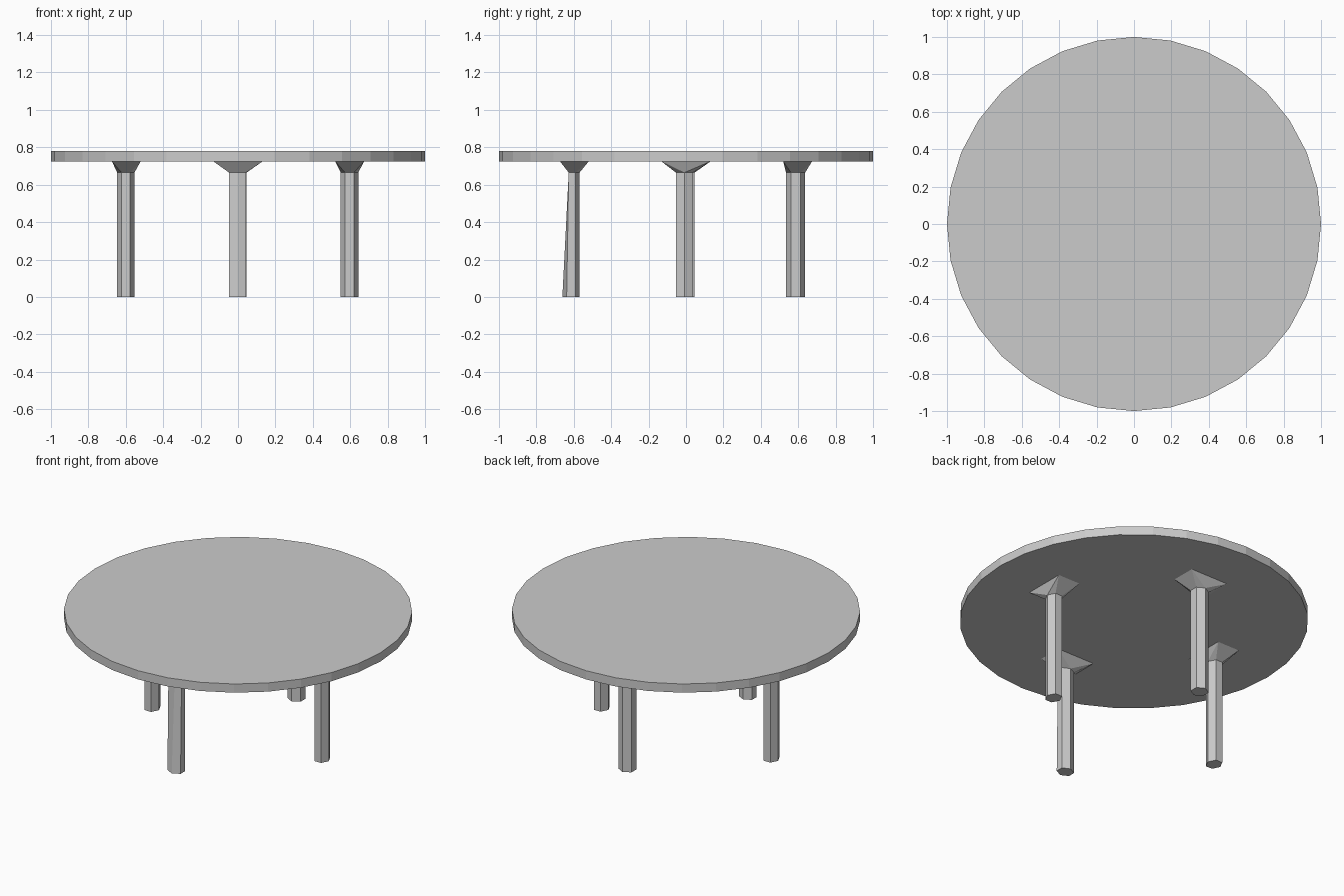
import bpy, bmesh
from math import cos, sin, pi
from mathutils import Matrix

if "Cube" in bpy.data.objects:
    bpy.data.objects.remove(bpy.data.objects["Cube"])

UNDER, TOP, NECK = 0.725, 0.78, 0.665


def finish(bm, name):
    bmesh.ops.recalc_face_normals(bm, faces=bm.faces)
    me = bpy.data.meshes.new(name)
    bm.to_mesh(me)
    bm.free()
    ob = bpy.data.objects.new(name, me)
    bpy.context.collection.objects.link(ob)
    return ob


# Round table top
bm = bmesh.new()
bmesh.ops.create_cone(bm, cap_ends=True, segments=32, radius1=1, radius2=1, depth=TOP - UNDER,
                      matrix=Matrix.Translation((0, 0, (TOP + UNDER) / 2)))
# put a vertex on each axis, then keep ngon caps
finish(bm, "table_top")


def build_leg(name, angle, centre, side, r, clip=None):
    """Hexagonal leg pointing outward along +x, rotated into place, with a flared bracket."""
    half_w = r * 0.9 if r > 0.048 else 0.046

    def ring(z, limit=None):
        pts = []
        for i in range(6):
            a = i * pi / 3
            x = centre + r * cos(a)
            y = side + half_w * sin(a) / sin(pi / 3)
            pts.append((min(x, limit) if limit else x, y, z))
        return pts

    rot = Matrix.Rotation(angle, 3, 'Z')
    foot, neck = ring(0), ring(NECK, clip)

    # Shaft, open at the neck
    bm = bmesh.new()
    lo = [bm.verts.new(p) for p in foot]
    hi = [bm.verts.new(p) for p in neck]
    bm.faces.new(lo)
    for i in range(6):
        j = (i + 1) % 6
        bm.faces.new((lo[i], lo[j], hi[j], hi[i]))
    bmesh.ops.rotate(bm, verts=bm.verts, matrix=rot)
    finish(bm, name + "_leg")

    # Flared bracket from the neck to a rectangle under the top
    bm = bmesh.new()
    for p in neck:
        bm.verts.new(p)
    for sx in (-1, 1):
        for sy in (-1, 1):
            bm.verts.new((0.597 + sx * 0.077, sy * 0.132, UNDER))
    bmesh.ops.convex_hull(bm, input=bm.verts)
    caps = [f for f in bm.faces if abs(f.normal.z) > 0.999]
    bmesh.ops.recalc_face_normals(bm, faces=bm.faces)
    bmesh.ops.delete(bm, geom=caps, context='FACES_ONLY')
    bmesh.ops.rotate(bm, verts=bm.verts, matrix=rot)
    finish(bm, name + "_bracket")


# Four legs, the front one tapering at its outer side
build_leg("right", 0, 0.596, -0.008, 0.047)
build_leg("back", pi / 2, 0.586, 0, 0.051)
build_leg("left", pi, 0.60, 0, 0.046)
build_leg("front", -pi / 2, 0.615, -0.002, 0.046, clip=0.627)
